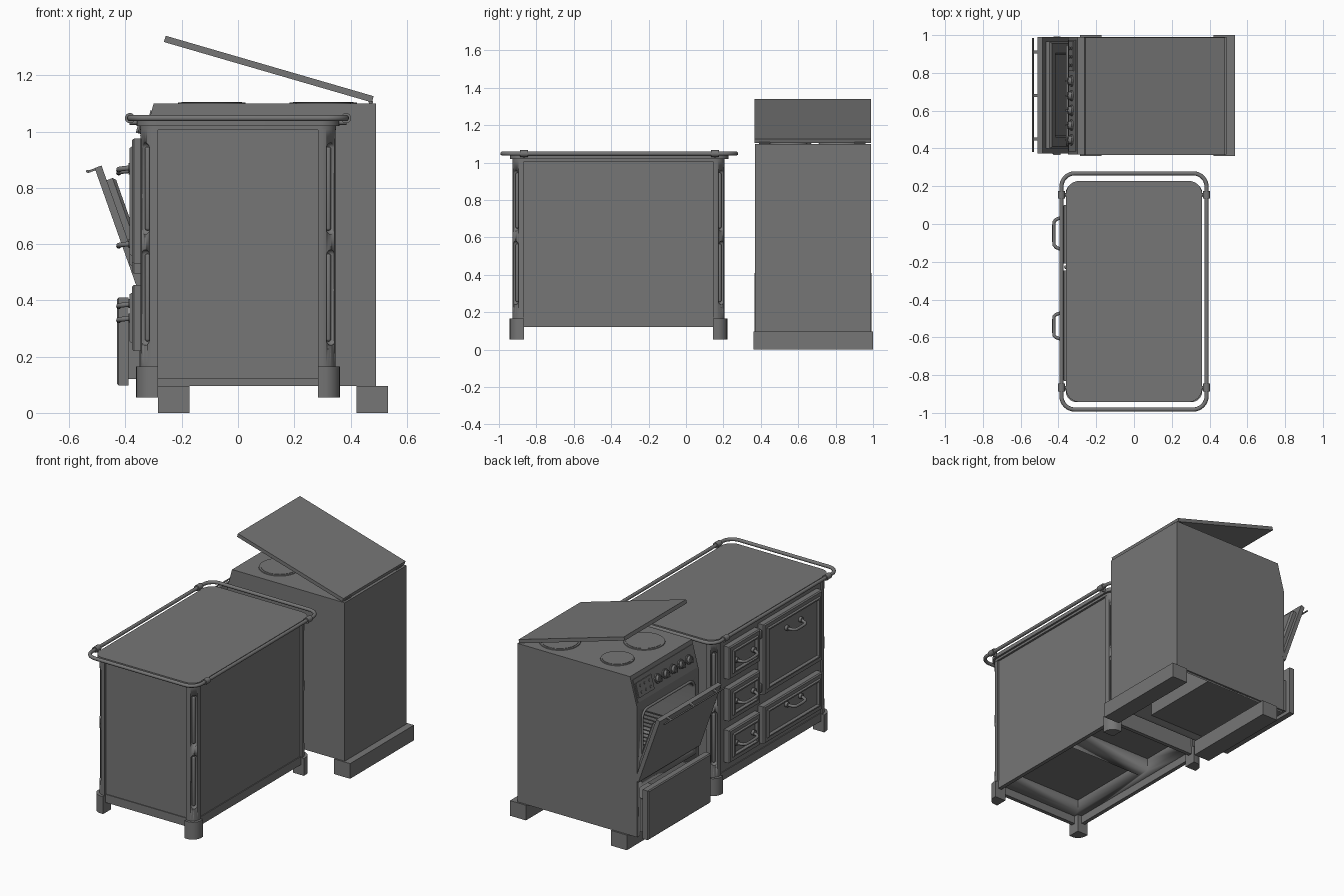
import bpy, bmesh
from math import sin, cos, pi, radians, atan2
from mathutils import Matrix, Vector

if "Cube" in bpy.data.objects:
    bpy.data.objects.remove(bpy.data.objects["Cube"])


def finish(name, bm, matrix=None):
    if matrix:
        bm.transform(matrix)
    bmesh.ops.recalc_face_normals(bm, faces=bm.faces)
    me = bpy.data.meshes.new(name)
    bm.to_mesh(me)
    bm.free()
    ob = bpy.data.objects.new(name, me)
    bpy.context.collection.objects.link(ob)
    activate(ob)
    bpy.ops.object.shade_smooth_by_angle(angle=radians(30))
    return ob


def activate(ob):
    bpy.ops.object.select_all(action='DESELECT')
    ob.select_set(True)
    bpy.context.view_layer.objects.active = ob


def prism(name, pts, a, b, axis='z', matrix=None):
    put = {'z': lambda u, v, w: (u, v, w), 'x': lambda u, v, w: (w, u, v),
           'y': lambda u, v, w: (u, w, v)}[axis]
    bm = bmesh.new()
    lo, hi = [[bm.verts.new(put(u, v, w)) for u, v in pts] for w in (a, b)]
    bm.faces.new(lo)
    bm.faces.new(hi)
    for i in range(len(pts)):
        j = (i + 1) % len(pts)
        bm.faces.new((lo[i], lo[j], hi[j], hi[i]))
    return finish(name, bm, matrix)


def box(name, x0, x1, y0, y1, z0, z1, matrix=None):
    return prism(name, [(x0, y0), (x1, y0), (x1, y1), (x0, y1)], z0, z1, 'z', matrix)


def rrect(x0, x1, y0, y1, r, n=8):
    pts = []
    for k, (cx, cy) in enumerate([(x1 - r, y1 - r), (x0 + r, y1 - r), (x0 + r, y0 + r), (x1 - r, y0 + r)]):
        for i in range(n + 1):
            a = (k + i / n) * pi / 2
            pts.append((cx + r * cos(a), cy + r * sin(a)))
    return pts


def cylinder(name, center, direction, r, length, r2=None, seg=24):
    bm = bmesh.new()
    bmesh.ops.create_cone(bm, cap_ends=True, segments=seg, radius1=r, radius2=r2 or r, depth=length)
    rot = Vector(direction).to_track_quat('Z', 'Y').to_matrix().to_4x4()
    return finish(name, bm, Matrix.Translation(center) @ rot)


def capsule(name, x, y, z0, z1, r):
    bm = bmesh.new()
    bmesh.ops.create_uvsphere(bm, u_segments=16, v_segments=9, radius=r)
    for v in bm.verts:
        v.co.z += z1 - r if v.co.z > 0 else z0 + r
    return finish(name, bm, Matrix.Translation((x, y, 0)))


def tube(name, pts, r, cyclic=False):
    cu = bpy.data.curves.new(name, 'CURVE')
    cu.dimensions = '3D'
    cu.bevel_depth = r
    cu.bevel_resolution = 3
    cu.use_fill_caps = True
    sp = cu.splines.new('POLY')
    sp.points.add(len(pts) - 1)
    for p, c in zip(sp.points, pts):
        p.co = (*c, 1)
    sp.use_cyclic_u = cyclic
    sp.use_smooth = True
    ob = bpy.data.objects.new(name, cu)
    bpy.context.collection.objects.link(ob)
    return ob


def panel(name, y0, y1, z0, z1, rings, matrix=None):
    # stepped panel: each ring is (inset, x)
    bm = bmesh.new()
    loops = [[bm.verts.new((x, y, z)) for y, z in
              ((y0 + i, z0 + i), (y1 - i, z0 + i), (y1 - i, z1 - i), (y0 + i, z1 - i))] for i, x in rings]
    for a, b in zip(loops, loops[1:]):
        for k in range(4):
            bm.faces.new((a[k], a[(k + 1) % 4], b[(k + 1) % 4], b[k]))
    bm.faces.new(loops[0])
    bm.faces.new(loops[-1])
    return finish(name, bm, matrix)


def cut(ob, cutter):
    activate(ob)
    m = ob.modifiers.new('cut', 'BOOLEAN')
    m.object = cutter
    m.solver = 'EXACT'
    bpy.ops.object.modifier_apply(modifier=m.name)
    bpy.data.objects.remove(cutter)


# ---- range cooker: body notched for the posts, hollow below, skirt and top ----
X, Y = (-.335, -.285, .285, .335), (-.915, -.866, .144, .193)
range_body = prism('range_body', [(X[a], Y[b]) for a, b in (
    (1, 0), (2, 0), (2, 1), (3, 1), (3, 2), (2, 2), (2, 3), (1, 3), (1, 2), (0, 2), (0, 1), (1, 1))],
    .17, 1.01)
for y0, y1 in ((-.84, -.27), (-.19, .12)):
    cut(range_body, box('hollow', -.265, .265, y0, y1, .1, .25))
for s in (-1, 1):
    box('range_skirt_side', s * .34, s * .315, -.88, .16, .12, .172)
    yo = -.361 + s * .559
    box('range_skirt_end', -.3, .3, yo, yo - s * .025, .12, .172)
prism('range_top_moulding', rrect(-.348, .348, -.928, .206, .06), 1.005, 1.022)
prism('range_top_plate', rrect(-.36, .36, -.942, .228, .07), 1.02, 1.044)


# ---- corner posts with fluted slots, and feet ----
def corner(r, rad, cx, cy, sx, sy):
    c = r - rad
    arc = [(c + rad * cos(i * pi / 16), c + rad * sin(i * pi / 16)) for i in range(9)]
    return [(cx + sx * u, cy + sy * v) for u, v in [(0, 0), (r, 0)] + arc[1:-1] + [(0, r)]]


for sx in (-1, 1):
    for sy in (-1, 1):
        cx, cy = sx * .285, -.361 + sy * .505
        post = prism('range_post', corner(.062, .055, cx, cy, sx, sy), .16, 1.01)
        for z0, z1 in ((.24, .58), (.634, .96)):
            cut(post, capsule('slot', cx + sx * .046, cy + sy * .046, z0, z1, .02))
            capsule('range_post_bead', cx + sx * .036, cy + sy * .036, z0 + .014, z1 - .014, .01)
        prism('range_foot', corner(.077, .06, cx, cy, sx, sy), .055, .165)

# ---- towel rail and its brackets ----
tube('range_rail', [(x, y, 1.048) for x, y in rrect(-.384, .384, -.982, .268, .07)], .011, True)
for sx in (-1, 1):
    for y in (-.866, .155):
        cylinder('range_rail_bracket', (sx * .384, y, 1.048), (0, 1, 0), .018, .042)
        cylinder('range_rail_arm', (sx * .365, y, 1.033), (1, 0, 0), .009, .04)

# ---- range doors and handles ----
RINGS = [(0, -.33), (0, -.37), (.006, -.377), (.028, -.377), (.034, -.386),
         (.042, -.386), (.05, -.373)]
DOORS = [(-.21, .1, .76, .965, .86, -.05, .085), (-.21, .1, .495, .70, .60, -.05, .085),
         (-.21, .1, .23, .435, .335, -.05, .085), (-.83, -.245, .53, .975, .87, -.54, .07),
         (-.83, -.245, .22, .455, .385, -.54, .07)]
for y0, y1, z0, z1, hz, hy, hw in DOORS:
    panel('range_door', y0, y1, z0, z1, RINGS)
    arc = [(-.37 - .054 * min(1, 1.6 * sin(i * pi / 12)), hy - hw * cos(i * pi / 12),
            hz + .003 - .01 * sin(i * pi / 12)) for i in range(13)]
    tube('range_handle', arc, .009)
    for s in (-1, 1):
        cylinder('range_handle_boss', (-.38, hy + s * hw, hz + .003), (1, 0, 0), .016, .02)
for z in (.58, .92):
    capsule('range_hinge', -.36, -.228, z - .03, z + .03, .01)

# ---- stove body with oven and drawer openings ----
body = prism('stove_body', [(-.35, .095), (-.35, .915), (-.30, 1.10), (.49, 1.10), (.49, .095)],
             .369, .989, 'y')
cut(body, prism('oven_hole', rrect(.43, .93, .46, .87, .04), -.4, .3, 'x'))
cut(body, box('drawer_hole', -.4, .4, .395, .963, .05, .40))
tube('oven_seal', [(-.352, y, z) for y, z in rrect(.42, .94, .45, .88, .05)], .008, True)
for x in (-.285, .422):
    box('stove_plinth', x, x + .112, .36, 1.0, 0, .096)

# ---- oven rack ----
for i in range(12):
    y = .45 + i * .46 / 11
    box('rack_bar', -.32, .29, y - .003, y + .003, .60, .606)
for x in (-.32, -.02, .28):
    box('rack_rail', x, x + .008, .43, .93, .594, .602)

# ---- storage drawer, pulled out ----
panel('drawer_front', .366, .992, .098, .41,
      [(0, -.39), (0, -.425), (.006, -.431), (.03, -.431)])
box('drawer_floor', -.39, .2, .4, .958, .12, .13)
for y in (.4, .948):
    box('drawer_side', -.39, .2, y, y + .01, .12, .33)
box('drawer_back', .19, .2, .4, .958, .12, .33)

# ---- oven door, half open ----
tilt = Matrix.Translation((-.335, 0, .455)) @ Matrix.Rotation(radians(-19.5), 4, 'Y')
box('oven_door_outer', -.026, 0, .372, .99, 0, .45, tilt)
panel('oven_door_inner', .40, .965, .02, .395,
      [(0, 0), (0, .022), (.01, .032), (.06, .032), (.068, .014), (.085, .014)], tilt)
tube('oven_door_handle', [tilt @ Vector((-.054, y, .448)) for y in (.38, .985)], .005)
for y in (.45, .68, .91):
    box('oven_handle_bracket', -.055, -.02, y - .008, y + .008, .441, .449, tilt)

# ---- sloping control panel: display and knobs ----
normal = Vector((-.185, 0, .05)).normalized()
slope = Matrix.Translation((-.325, 0, 1.0075)) @ Matrix.Rotation(atan2(.05, .185), 4, 'Y')
box('control_plate', -.004, .01, .385, .975, -.07, .07, slope)
box('clock_display', -.011, .0, .81, .965, -.045, .045, slope)
for y in (.84, .885, .93):
    for z in (-.02, .02):
        cylinder('clock_button', slope @ Vector((-.012, y, z)), normal, .008, .008, seg=12)
for i in range(5):
    p = Vector((-.325, .445 + i * .078, 1.0075))
    cylinder('knob_base', p + normal * .006, normal, .029, .012)
    cylinder('knob', p + normal * .018, normal, .023, .018, .019)
    box('knob_grip', -.034, -.02, p.y - .005, p.y + .005, -.021, .021, slope)

# ---- hotplates ----
for x, y, r in ((-.093, .55, .122), (-.1, .83, .1), (.303, .83, .122), (.303, .55, .1)):
    cylinder('hotplate', (x, y, 1.1), (0, 0, 1), r, .008, r - .003, 40)
    cylinder('hotplate_disc', (x, y, 1.1025), (0, 0, 1), r * .88, .007, None, 40)

# ---- raised lid and hinges ----
lift = Matrix.Translation((.472, 0, 1.108)) @ Matrix.Rotation(radians(16.2), 4, 'Y')
box('stove_lid', -.765, .005, .366, .988, -.003, .02, lift)
for y in (.42, .93):
    cylinder('lid_hinge', (.472, y, 1.106), (0, 1, 0), .008, .06, seg=12)

# ---- dark enamel on every part ----
enamel = bpy.data.materials.new('dark_enamel')
enamel.diffuse_color = (.18, .18, .18, 1)
enamel.use_nodes = True
enamel.node_tree.nodes["Principled BSDF"].inputs["Base Color"].default_value = enamel.diffuse_color
for ob in bpy.context.scene.objects:
    ob.data.materials.clear()
    ob.data.materials.append(enamel)
